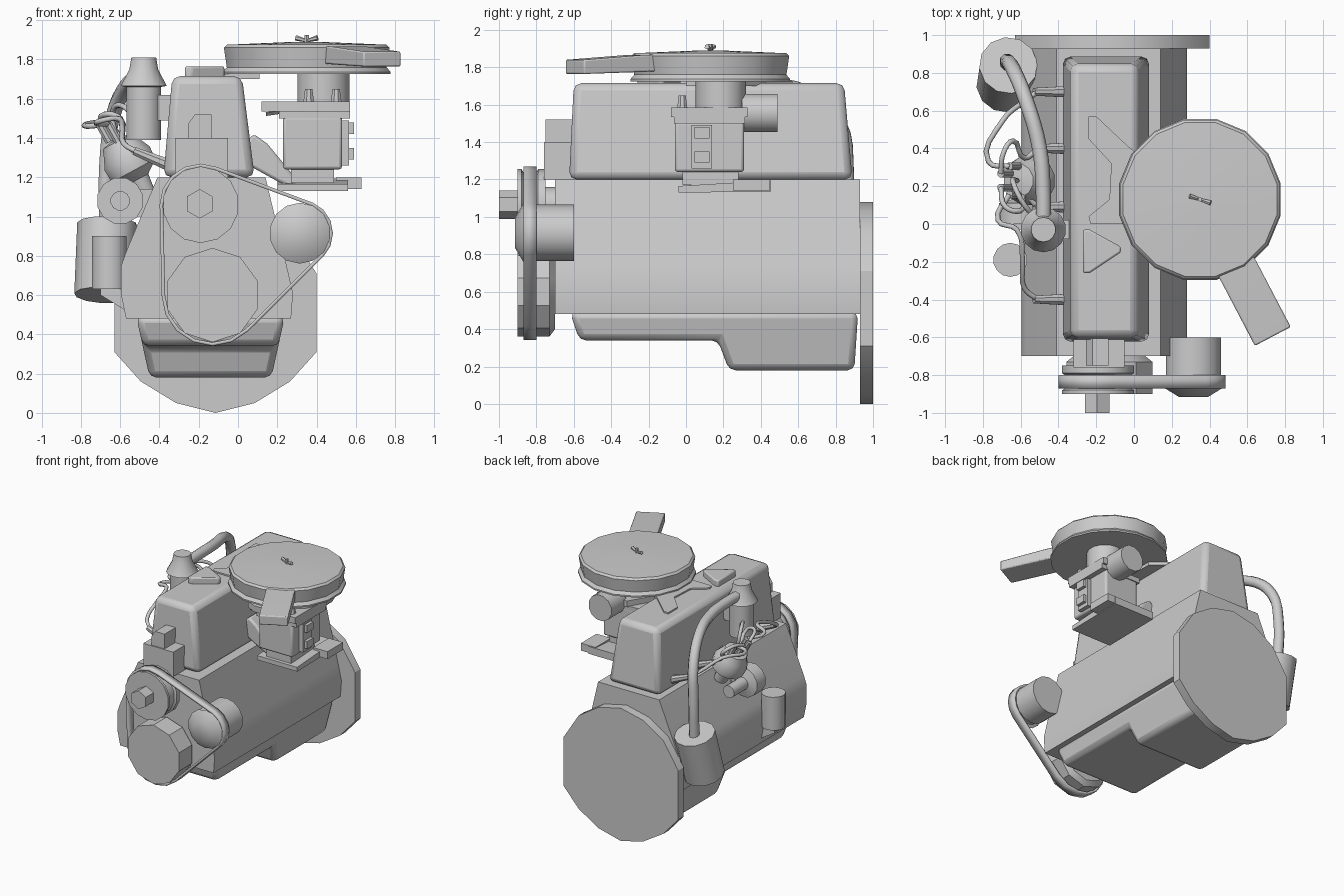
import bpy, bmesh, math
from mathutils import Vector
from mathutils.geometry import convex_hull_2d

if "Cube" in bpy.data.objects:
    bpy.data.objects.remove(bpy.data.objects["Cube"])


def loft(name, rings, bevel=0, seg=2):
    """Skin equal-length rings of 3D points and cap both ends."""
    bm = bmesh.new()
    vs = [[bm.verts.new(p) for p in r] for r in rings]
    n = len(rings[0])
    for a, b in zip(vs, vs[1:]):
        for i in range(n):
            bm.faces.new((a[i], a[(i + 1) % n], b[(i + 1) % n], b[i]))
    bm.faces.new(vs[0])
    bm.faces.new(vs[-1])
    bmesh.ops.recalc_face_normals(bm, faces=bm.faces)
    me = bpy.data.meshes.new(name)
    bm.to_mesh(me)
    ob = bpy.data.objects.new(name, me)
    bpy.context.collection.objects.link(ob)
    if bevel:
        m = ob.modifiers.new("bevel", 'BEVEL')
        m.width, m.segments, m.limit_method = bevel, seg, 'ANGLE'
    return ob


def prism(name, pts, axis, a, b, bevel=0):
    """Extrude a 2D outline along x, y or z."""
    put = {'x': lambda p, t: (t, p[0], p[1]), 'y': lambda p, t: (p[0], t, p[1]),
           'z': lambda p, t: (p[0], p[1], t)}[axis]
    return loft(name, [[put(p, t) for p in pts] for t in (a, b)], bevel)


def box(name, x, y, z, bevel=0):
    return prism(name, [(x[0], y[0]), (x[1], y[0]), (x[1], y[1]), (x[0], y[1])], 'z', *z, bevel)


def turn(name, origin, direction, prof, n=12, phase=0.5):
    """Lathe (radius, height) pairs about an axis."""
    q = Vector(direction).to_track_quat('Z', 'Y')
    ang = [2 * math.pi * (i + phase) / n for i in range(n)]
    return loft(name, [[Vector(origin) + q @ Vector((r * math.cos(t), r * math.sin(t), h))
                        for t in ang] for r, h in prof])


def rod(name, p0, p1, r0, r1=None, n=12):
    d = Vector(p1) - Vector(p0)
    return turn(name, p0, d, [(r0, 0), (r0 if r1 is None else r1, d.length)], n)


def tube(name, pts, r):
    """Round hose through points."""
    cu = bpy.data.curves.new(name, 'CURVE')
    cu.dimensions = '3D'
    cu.bevel_depth, cu.bevel_resolution, cu.use_fill_caps = r, 2, True
    cu.resolution_u = 4
    sp = cu.splines.new('BEZIER')
    sp.bezier_points.add(len(pts) - 1)
    for b, p in zip(sp.bezier_points, pts):
        b.co = p
        b.handle_left_type = b.handle_right_type = 'AUTO'
    ob = bpy.data.objects.new(name, cu)
    bpy.context.collection.objects.link(ob)


# Block, head cover and rear plate
prism("engine_block", [(-.57, .48), (.27, .48), (.28, .61), (.25, .74), (.14, 1.2), (-.41, 1.2),
                       (-.57, .82), (-.595, .75), (-.595, .6)], 'y', -.7, .93)
rect = lambda x0, x1, y0, y1, z: [(x0, y0, z), (x1, y0, z), (x1, y1, z), (x0, y1, z)]
loft("head_cover", [rect(-.38, .085, -.625, .89, 1.2), rect(-.335, .02, -.6, .845, 1.715)], .04)
half = [(.2, .05), (.38, .16), (.515, .31), (.515, .71), (.38, .92), (.2, 1.035)]
prism("rear_plate", [(-.115, 0)] + [(-.115 + x, z) for x, z in half] + [(-.115, 1.08)]
      + [(-.115 - x, z) for x, z in half[::-1]], 'y', .93, 1.0)

# Oil pan, narrowing downwards
pan = [(-.62, .49), (-.57, .34), (.17, .34), (.23, .18), (.9, .18), (.92, .49)]
loft("oil_pan", [[(-.14 + s * (.31 + .22 * (z - .18)), y, z) for y, z in pan] for s in (-1, 1)], .035)

# Pulleys, alternator and belt
turn("crank_pulley", (-.13, -.7, .6), (0, -1, 0), [(.2, 0), (.24, .03), (.24, .2)], 10)
turn("pump_pulley", (-.19, -.6, 1.06), (0, -1, 0),
     [(.1, 0), (.1, .15), (.195, .15), (.195, .19), (.18, .2), (.18, .27), (.195, .28), (.195, .3)], 14)
rod("pump_hub", (-.195, -.88, 1.065), (-.195, -1, 1.065), .075, n=6)
turn("alternator", (.315, -.6, .915), (0, -1, 0),
     [(.15, 0), (.15, .2), (.13, .21), (.13, .26), (.155, .27), (.08, .315)], 14)
circ = [Vector((cx + r * math.cos(t * math.pi / 8), cz + r * math.sin(t * math.pi / 8)))
        for cx, cz, r in ((-.13, .6, .25), (-.19, 1.06, .2), (.315, .915, .16)) for t in range(16)]
hull = [circ[i] for i in convex_hull_2d(circ)]
bm = bmesh.new()
cols = [[bm.verts.new((p.x, y, p.y)) for y in (-.87, -.8)] for p in hull]
for a, b in zip(cols, cols[1:] + cols[:1]):
    bm.faces.new((a[0], b[0], b[1], a[1]))
me = bpy.data.meshes.new("drive_belt")
bm.to_mesh(me)
belt = bpy.data.objects.new("drive_belt", me)
bpy.context.collection.objects.link(belt)
m = belt.modifiers.new("thickness", 'SOLIDIFY')
m.thickness, m.offset = .018, 0

# Thermostat housing
box("thermostat_base", (-.32, -.05), (-.76, -.58), (1.2, 1.4))
prism("thermostat_outlet", [(-.255, 1.4), (-.135, 1.4), (-.135, 1.52), (-.22, 1.52), (-.255, 1.47)],
      'y', -.75, -.58)

# Parts on top of the head cover
prism("filler_cap", [(-.27, -.03), (-.27, -.26), (-.235, -.26), (-.07, -.15), (-.07, -.12), (-.235, -.03)],
      'z', 1.7, 1.765, .01)
prism("cleaner_bracket", [(-.24, .57), (-.2, .57), (-.03, .41), (.11, .3), (.11, 0), (-.23, 0),
                          (-.24, .04), (-.13, .13), (-.12, .32), (-.24, .45)], 'z', 1.7, 1.727)

# Air cleaner with snorkel and wing nut
turn("air_cleaner", (.35, .13, 1.725), (0, 0, 1),
     [(.435, 0), (.435, .012), (.415, .035), (.43, .135), (.415, .15), (.06, .165)], 16)
dx, dy = .095, .05
loft("snorkel", [[(x - dx, y - dy, z - h), (x + dx, y + dy, z - h), (x + dx, y + dy, z + h), (x - dx, y - dy, z + h)]
                 for x, y, z, h in ((.5, -.15, 1.825, .045), (.57, -.28, 1.82, .045), (.735, -.595, 1.802, .038))], .008)
rod("nut_stud", (.35, .13, 1.88), (.35, .13, 1.925), .012, n=6)
for s in (-1, 1):
    rod("nut_wing", (.35, .13, 1.895), (.35 + s * .055, .13 - s * .018, 1.91), .008, .014, 6)

# Carburettor
turn("carb_throat", (.435, .185, 1.57), (0, 0, 1), [(.135, 0), (.135, .16)], 14)
prism("carb_top_plate", [(.12, -.04), (.2, -.08), (.57, -.08), (.57, .33), (.3, .33), (.12, .03)], 'z', 1.535, 1.585)
box("carb_lid", (.21, .57), (-.065, .315), (1.5, 1.54))
box("carb_bowl", (.23, .53), (-.06, .31), (1.24, 1.51), .015)
box("carb_neck", (.27, .49), (-.02, .28), (1.17, 1.25))
prism("carb_base", [(-.04, 1.13), (.455, 1.135), (.455, 1.195), (-.04, 1.165)], 'x', .2, .56)
box("base_tab", (.5, .63), (.25, .45), (1.14, 1.2))
box("side_cover_frame", (.52, .565), (.03, .14), (1.26, 1.49))
box("side_cover_cap", (.56, .59), (.045, .125), (1.29, 1.35))
box("side_cover_cap", (.56, .59), (.045, .125), (1.42, 1.48))
rod("choke_housing", (.43, .3, 1.555), (.43, .49, 1.555), .105)
for x in (.36, .5):
    rod("top_screw_boss", (x, -.02, 1.58), (x, -.02, 1.65), .03, .02, 8)
rod("throttle_pin", (.14, -.02, 1.54), (.28, -.02, 1.56), .03, n=8)

# Intake runner from head to carburettor
prism("intake_runner", [(.02, 1.36), (.08, 1.42), (.15, 1.37), (.29, 1.2), (.29, 1.14), (.2, 1.18), (.02, 1.28)],
      'y', .02, .28, .015)

# Breather canister, hose and rear canister on the left
turn("breather", (-.48, -.03, 1.39), (0, 0, 1),
     [(.09, 0), (.09, .27), (.12, .275), (.075, .36), (.065, .42)], 14)
box("breather_mount", (-.42, -.33), (-.08, .02), (1.49, 1.62))
tube("breather_hose", [(-.48, .0, 1.72), (-.48, .15, 1.72), (-.5, .4, 1.71), (-.57, .65, 1.66),
                       (-.64, .82, 1.5), (-.67, .86, 1.25), (-.67, .85, .93)], .04)
rod("rear_canister", (-.665, .84, .96), (-.68, .74, .6), .155, n=12)

# Distributor, tilted outwards, and its shaft
turn("distributor", (-.47, .23, 1.12), (-.35, 0, .65),
     [(.05, 0), (.06, .08), (.13, .13), (.135, .2), (.11, .25), (.09, .3), (.04, .31)], 12)

# Ignition wires from cap towers to plug boots
for i, (py, mid) in enumerate([
        (.7, [(-.7, .54, 1.47), (-.77, .33, 1.46)]), (.4, [(-.64, .44, 1.46), (-.69, .38, 1.5)]),
        (.09, [(-.6, .07, 1.5), (-.68, .09, 1.52)]), (-.4, [(-.59, -.2, 1.45), (-.62, -.03, 1.5), (-.72, .02, 1.48)])]):
    a = math.pi / 2 - i * math.pi / 3
    cap = Vector((-.64 - .03 * math.cos(a * 2), .23 + .075 * math.sin(a), 1.38))
    out = cap + Vector((-.05, 0, .09))
    rod("plug_boot", (-.36, py, 1.265), (-.53, py, 1.335), .032, .022, 8)
    rod("cap_tower", cap, out, .022, n=8)
    tube("ignition_wire", [(-.51, py, 1.327), (-.58, py + (-.05 if py > .2 else .06), 1.37)] + mid + [out], .014)
tube("coil_wire", [(-.62, .23, 1.4), (-.64, .22, 1.53), (-.58, .1, 1.56), (-.5, .02, 1.45)], .014)

# Side pump lying along the block
turn("side_pump", (-.6, -.03, 1.08), (0, 1, 0),
     [(.05, 0), (.05, .03), (.12, .03), (.12, .14), (.05, .16), (.05, .34)], 12)
box("side_pump_mount", (-.6, -.42), (.01, .1), (1.0, 1.14))

# Upright fuel filter and its bracket
rod("oil_filter", (-.655, -.19, .63), (-.655, -.19, .9), .09, n=14)
prism("filter_bracket", [(-.7, .64), (-.7, .6), (-.57, .52), (-.54, .6), (-.54, .72), (-.6, .7)], 'y', -.24, -.14)

# Shading
bpy.ops.object.select_all(action='DESELECT')
for ob in bpy.context.scene.objects:
    if ob.type == 'MESH':
        ob.select_set(True)
        bpy.context.view_layer.objects.active = ob
bpy.ops.object.shade_smooth_by_angle(angle=math.radians(32))
